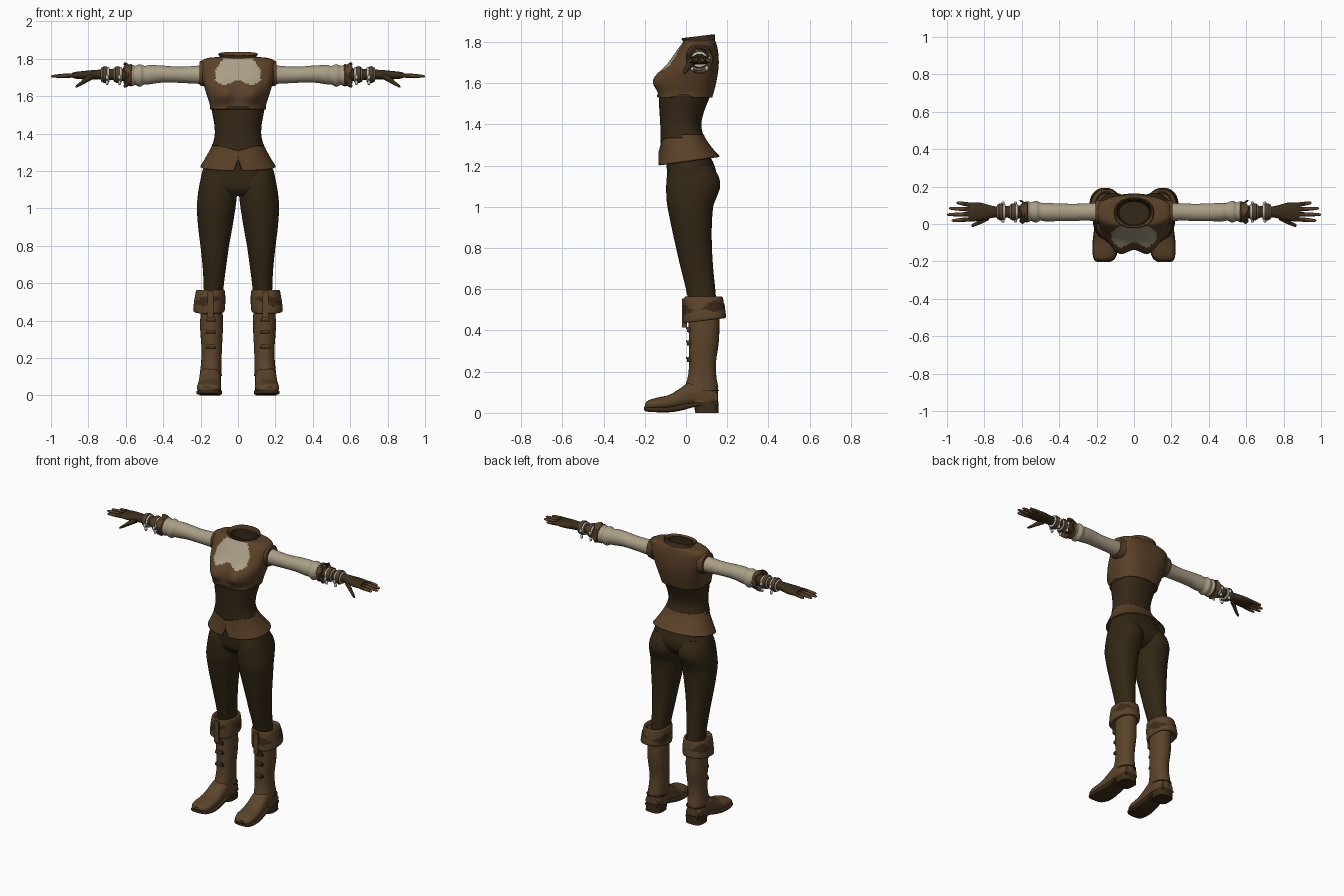
import bpy, bmesh, math
from mathutils import Vector


def colour(name, r, g, b):
    m = bpy.data.materials.new(name)
    m.diffuse_color = (r, g, b, 1)
    return m


LEATHER = colour("brown leather", 0.105, 0.054, 0.022)
BOOT = colour("boot leather", 0.105, 0.058, 0.024)
DARK = colour("dark leather", 0.045, 0.025, 0.009)
CLOTH = colour("dark brown cloth", 0.032, 0.020, 0.007)
CORSET = colour("corset cloth", 0.036, 0.021, 0.008)
CREAM = colour("cream linen", 0.40, 0.345, 0.24)
METAL = colour("pale metal", 0.50, 0.50, 0.46)
GLOVE = colour("glove leather", 0.045, 0.026, 0.010)


def spline(rings, steps):
    # smooth interpolation through the given cross-sections
    out = []
    n = len(rings)
    for i in range(n - 1):
        p = [rings[max(0, min(n - 1, i + k))] for k in (-1, 0, 1, 2)]
        for s in range(steps):
            t = s / steps
            out.append([0.5 * (2 * b + (c - a) * t + (2 * a - 5 * b + 4 * c - d) * t * t
                               + (3 * b - a - 3 * c + d) * t ** 3) for a, b, c, d in zip(*p)])
    return out + [list(rings[-1])]


def loft(name, axis, rings, mat, segs=32, steps=4, power=2.0, caps=True, mirror=False,
         shape=None, thick=0, extra=None, rule=None, angle=40):
    # each ring: position along the axis, then the extents on the other two axes
    order = {"x": (2, 0, 1), "y": (0, 2, 1), "z": (0, 1, 2)}[axis]
    bm = bmesh.new()
    loops = []
    for t, u0, u1, v0, v1 in spline(rings, steps):
        loop = []
        for i in range(segs):
            a = 2 * math.pi * i / segs
            c, s = math.cos(a), math.sin(a)
            u = (u0 + u1) / 2 + (u1 - u0) / 2 * math.copysign(abs(c) ** (2 / power), c)
            v = (v0 + v1) / 2 + (v1 - v0) / 2 * math.copysign(abs(s) ** (2 / power), s)
            uvt = (u, v, t)
            co = Vector((uvt[order[0]], uvt[order[1]], uvt[order[2]]))
            loop.append(bm.verts.new(shape(co) if shape else co))
        loops.append(loop)
    for a, b in zip(loops, loops[1:]):
        for i in range(segs):
            j = (i + 1) % segs
            bm.faces.new((a[i], a[j], b[j], b[i]))
    if caps:
        bm.faces.new(loops[0])
        bm.faces.new(loops[-1])
    return finish(name, bm, mat, mirror, thick, extra, rule, angle)


def finish(name, bm, mat, mirror=False, thick=0, extra=None, rule=None, angle=40):
    bmesh.ops.recalc_face_normals(bm, faces=bm.faces[:])
    if rule:
        for f in bm.faces:
            f.material_index = int(rule(f.calc_center_median()))
    me = bpy.data.meshes.new(name)
    bm.to_mesh(me)
    bm.free()
    me.materials.append(mat)
    if extra:
        me.materials.append(extra)
    me.shade_smooth()
    me.set_sharp_from_angle(angle=math.radians(angle))
    ob = bpy.data.objects.new(name, me)
    bpy.context.collection.objects.link(ob)
    if mirror:
        ob.modifiers.new("Mirror", "MIRROR")
    if thick:
        mod = ob.modifiers.new("Thickness", "SOLIDIFY")
        mod.thickness = thick
    return ob


def box(name, x0, x1, y0, y1, z0, z1, mat):
    bm = bmesh.new()
    bmesh.ops.create_cube(bm, size=1)
    for v in bm.verts:
        v.co = Vector(((x0 + x1) / 2 + v.co.x * (x1 - x0), (y0 + y1) / 2 + v.co.y * (y1 - y0),
                       (z0 + z1) / 2 + v.co.z * (z1 - z0)))
    return finish(name, bm, mat, True)


def sym(*rows):
    return [(z, -x, x, y0, y1) for z, x, y0, y1 in rows]


# Vest with bust and linen neckline
def bust(co):
    if co.y < 0.02:
        g = math.exp(-((abs(co.x) - 0.075) / 0.05) ** 2 - ((co.z - 1.61) / 0.05) ** 2)
        co.y -= 0.034 * g * min(1, (0.02 - co.y) / 0.06)
    return co


def neckline(c):
    return (c.y < 0.03 and 1.672 + 0.012 * math.cos(c.x * 45) < c.z < 1.80
            and abs(c.x) < 0.122 - 0.7 * max(0, c.z - 1.74))


loft("vest", "z", sym((1.53, .147, -.135, .127), (1.56, .152, -.133, .136), (1.60, .165, -.134, .146),
                      (1.65, .180, -.122, .155), (1.70, .193, -.085, .159), (1.75, .199, -.050, .156),
                      (1.785, .197, -.025, .149), (1.803, .165, -.012, .143), (1.81, .098, -.004, .136)),
     LEATHER, 112, 6, 2.6, False, shape=bust, extra=CREAM, rule=neckline, thick=.004)


def tilt_collar(co):
    co.z += (co.y - .06) * .12
    return co


loft("collar", "z", sym((1.795, .094, -.004, .134), (1.812, .092, -.008, .134), (1.828, .102, -.018, .136)),
     LEATHER, 48, 3, 2.2, False, shape=tilt_collar, thick=.006)
loft("neck_lining", "z", sym((1.815, .088, .0, .128), (1.77, .09, .0, .13), (1.70, .08, .0, .12)),
     CORSET, 40, 2, 2.2, False)
loft("neck_lining_floor", "z", sym((1.70, .082, -.002, .122), (1.695, .06, .02, .1)), CORSET, 40, 1, 2.2)
loft("armhole_trim", "x", [(.165, .0, .128, 1.65, 1.79), (.195, .0, .126, 1.655, 1.79),
                           (.206, .002, .123, 1.66, 1.785), (.206, .014, .112, 1.67, 1.772)],
     LEATHER, 36, 2, 2.2, mirror=True)


# Corset
def corset_shape(co):
    if co.y < 0 and co.z < 1.40:
        co.z -= max(0, 1 - abs(co.x) / .10) * .03 * (1.40 - co.z) / .07
    return co


loft("corset", "z", sym((1.545, .144, -.132, .122), (1.50, .136, -.131, .102), (1.45, .127, -.128, .084),
                        (1.40, .124, -.125, .074), (1.36, .131, -.124, .080), (1.335, .140, -.124, .090)),
     CORSET, 72, 4, 2.3, False, shape=corset_shape, thick=.004)
for z, rx, y0, y1 in ((1.538, .149, -.140, .129),):
    loft("vest_hem", "z", sym((z - .006, rx, y0, y1), (z + .006, rx, y0, y1)), DARK, 72, 1, 2.4, False, thick=.004)


# Flared skirt panel, split at the front
def peplum_shape(co):
    low = max(0, min(1, (1.35 - co.z) / .13))
    co.z += co.y * .15 * low
    if co.y < 0:
        co.z += .062 * max(0, 1 - abs(co.x) / .024) * low
    return co


loft("peplum", "z", sym((1.35, .134, -.119, .086), (1.32, .147, -.120, .100), (1.27, .174, -.125, .130),
                        (1.222, .202, -.134, .163)), LEATHER, 128, 5, 2.2, False, shape=peplum_shape, thick=.007)

# Trousers
loft("hips", "z", sym((1.34, .130, -.108, .075), (1.27, .160, -.100, .105), (1.20, .190, -.094, .138),
                      (1.15, .200, -.092, .147), (1.10, .196, -.083, .128), (1.065, .12, -.05, .08)),
     CLOTH, 56, 4, 2.4)
loft("trouser_leg", "z", [(1.20, .02, .185, -.075, .125), (1.15, .004, .201, -.092, .157),
                          (1.10, .003, .211, -.096, .166), (1.05, .008, .217, -.095, .150),
                          (1.0, .014, .220, -.090, .132), (.90, .030, .213, -.070, .125),
                          (.80, .048, .201, -.048, .126), (.70, .062, .190, -.025, .132),
                          (.60, .075, .184, .0, .142), (.50, .085, .182, .02, .150)],
     CLOTH, 40, 4, 2.15, mirror=True)

# Boots: shaft, foot, sole, heel
loft("boot_shaft", "z", [(.54, .085, .20, .01, .168), (.45, .082, .201, .012, .162), (.35, .081, .202, .014, .160),
                         (.25, .086, .195, .015, .146), (.18, .088, .197, .010, .147),
                         (.12, .089, .203, -.004, .156), (.05, .092, .204, .004, .154)],
     BOOT, 36, 4, 2.2, mirror=True)
loft("boot_foot", "y", [(.152, .105, .192, .04, .10), (.10, .094, .203, .03, .14), (.03, .092, .206, .03, .155),
                        (-.03, .092, .210, .022, .118), (-.08, .091, .216, .014, .088),
                        (-.14, .092, .220, .012, .074), (-.18, .105, .215, .012, .062),
                        (-.198, .130, .198, .016, .046)], BOOT, 32, 4, 2.3, mirror=True)
loft("boot_sole", "y", [(.155, .105, .195, .035, .058), (.05, .092, .206, .030, .052), (-.02, .090, .212, .012, .042),
                        (-.08, .086, .220, .003, .030), (-.14, .086, .223, .003, .028),
                        (-.185, .102, .216, .006, .030), (-.203, .128, .200, .012, .032)],
     DARK, 28, 4, 4, mirror=True)
loft("boot_heel", "z", [(0, .094, .205, .045, .158), (.03, .094, .204, .040, .158), (.055, .094, .204, .035, .158)],
     DARK, 28, 2, 3.2, mirror=True)
loft("boot_heel_guard", "z", [(.105, .086, .206, .030, .161), (.112, .086, .206, .030, .161)],
     DARK, 28, 1, 2.2, mirror=True)


# Turned-down boot cuffs with dark patches
def cuff_patch(c):
    a = math.atan2(c.y - .09, c.x - .155)
    return abs(c.z - .508 - .012 * math.sin(2 * a)) < .026 * math.sin(1.5 * a + .6) ** 2 and c.z < .55


def cuff_tilt(co):
    if co.z < .52:
        co.z += (co.y - .06) * .12
    return co


loft("boot_cuff", "z", [(.50, .095, .19, .02, .155), (.555, .088, .208, .008, .166), (.562, .072, .222, -.006, .177),
                        (.53, .068, .230, -.011, .184), (.49, .068, .236, -.013, .190),
                        (.448, .072, .238, -.011, .193), (.448, .085, .215, .004, .175), (.47, .09, .195, .02, .155)],
     BOOT, 64, 5, 2.3, False, True, cuff_tilt, extra=DARK, rule=cuff_patch)
box("boot_strap", .130, .162, -.020, .006, .415, .555, BOOT)
for z in (.40, .335, .255):
    box("boot_lace", .118, .172, .004, .03, z - .007, z + .007, DARK)
    box("boot_lace_bar", .122, .168, .001, .02, z + .007, z + .016, BOOT)

# Linen sleeves with gathered ends
loft("sleeve", "x", [(.17, .012, .115, 1.664, 1.768), (.25, .018, .110, 1.668, 1.760),
                     (.33, .016, .108, 1.672, 1.758), (.41, .015, .110, 1.672, 1.764),
                     (.47, .014, .113, 1.664, 1.766), (.50, .018, .114, 1.662, 1.762),
                     (.525, .008, .124, 1.650, 1.770), (.55, .016, .115, 1.660, 1.762),
                     (.568, .010, .121, 1.654, 1.767), (.585, .03, .10, 1.68, 1.745)],
     CREAM, 36, 5, 2.0, mirror=True)


# Scalloped sleeve cuff
def scallop(co):
    if co.x > .585:
        co.x += .008 * math.cos(5 * math.atan2(co.z - 1.712, co.y - .065))
    return co


loft("sleeve_cuff", "x", [(.562, .020, .112, 1.662, 1.764), (.572, .008, .122, 1.652, 1.772),
                          (.585, .012, .118, 1.656, 1.768), (.602, .0, .130, 1.646, 1.780)],
     LEATHER, 50, 3, 2.0, False, True, scallop, .006)

# Gloves, fingers and thumb
loft("glove", "x", [(.56, .028, .102, 1.676, 1.750), (.65, .032, .098, 1.684, 1.746), (.73, .036, .094, 1.690, 1.742),
                    (.77, .030, .100, 1.690, 1.740), (.82, .018, .114, 1.690, 1.735),
                    (.86, .014, .116, 1.692, 1.731), (.885, .016, .114, 1.698, 1.726)],
     GLOVE, 28, 4, 2.2, mirror=True)
for label, y, dy, tip in (("index", .026, -.008, .975), ("middle", .052, -.002, 1.0),
                          ("ring", .078, .006, .99), ("little", .102, .012, .95)):
    rows = []
    for k, r in ((0, .011), (.35, .0115), (.7, .0095), (.93, .007), (1, .002)):
        x, yc, zc = .868 + (tip - .868) * k, y + dy * k, 1.712 - .006 * k
        rows.append((x, yc - r, yc + r, zc - r, zc + r))
    loft(label + "_finger", "x", rows, GLOVE, 12, 3, mirror=True, extra=LEATHER, rule=lambda c: c.x > .915)
loft("thumb", "x", [(.775, .022, .055, 1.690, 1.722), (.81, .004, .034, 1.672, 1.706),
                    (.84, -.008, .014, 1.656, 1.680), (.862, -.016, .002, 1.646, 1.662),
                    (.870, -.012, -.005, 1.646, 1.652)], GLOVE, 14, 3, mirror=True)


# Wrist bands, metal bangles and small pendants
def bangle(name, x, half, grow, mat):
    y0, y1, z0, z1 = .026 - grow, .104 + grow, 1.677 - grow, 1.753 + grow
    rows = [(x + half * a, y0 - b, y1 + b, z0 - b, z1 + b)
            for a, b in ((-1, -.006), (-1, .001), (0, .004), (1, .001), (1, -.006))]
    loft(name, "x", rows, mat, 24, 2, mirror=True)


for x in (.645, .712):
    bangle("wrist_band", x, .011, .003, LEATHER)
    bangle("metal_bangle", x - .018, .006, .0, METAL)
    bangle("metal_bangle", x + .016, .004, -.003, METAL)
    for y, z in ((.016, 1.70), (.030, 1.672), (.10, 1.672), (.112, 1.715)):
        bm = bmesh.new()
        bmesh.ops.create_uvsphere(bm, u_segments=10, v_segments=8, radius=.009)
        for v in bm.verts:
            v.co = Vector((x - .012 + v.co.x, y + v.co.y, z + v.co.z * 1.5))
        finish("bangle_pendant", bm, METAL, True)
